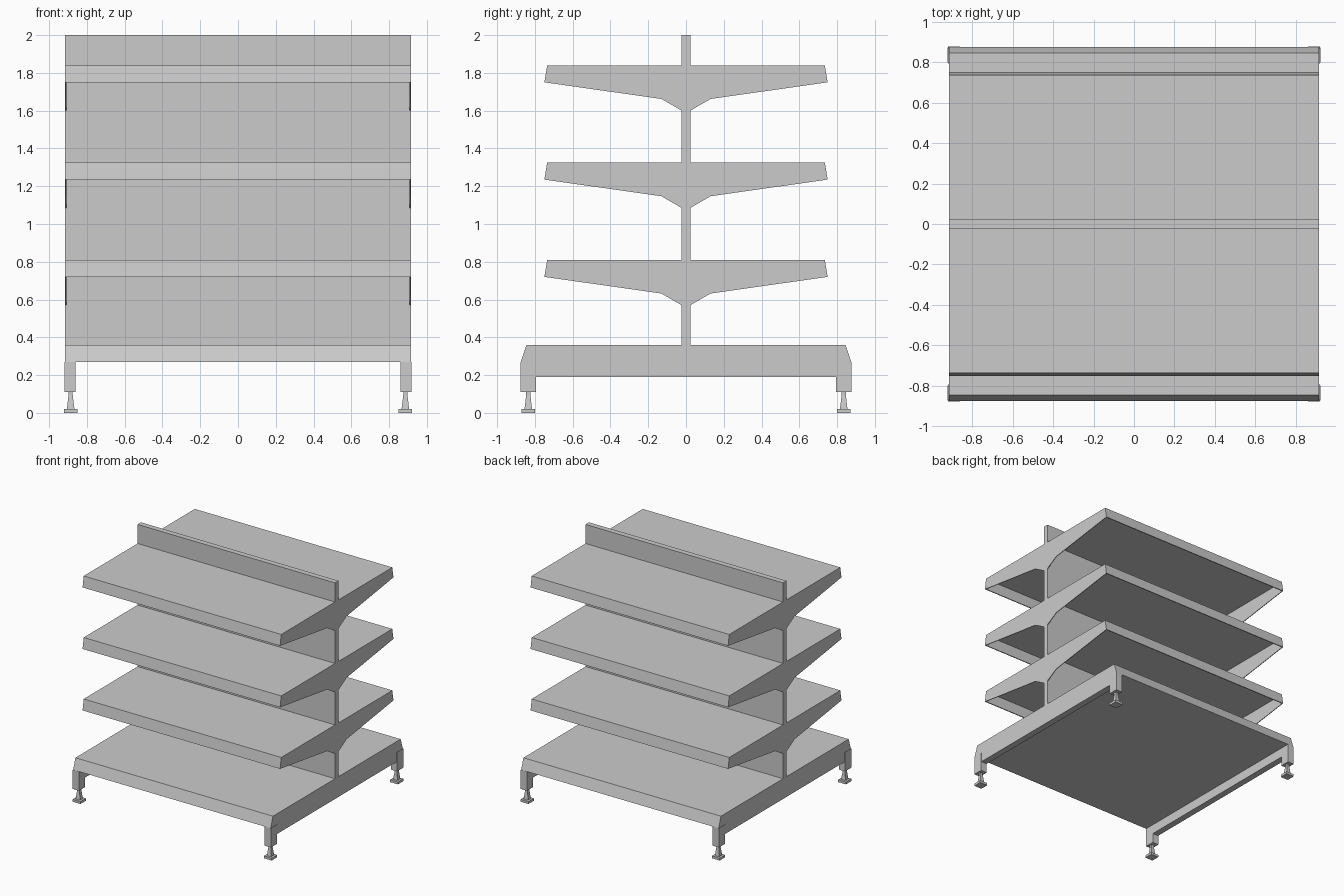
import bpy
import bmesh

cube = bpy.data.objects.get("Cube")
if cube:
    bpy.data.objects.remove(cube, do_unlink=True)

HALF_W = 0.915      # half width of the unit
PANEL = 0.023       # half thickness of the centre panel

grey = bpy.data.materials.new("light_grey_metal")
grey.use_nodes = True
colour = (0.6, 0.6, 0.6, 1)
grey.diffuse_color = colour
grey.node_tree.nodes["Principled BSDF"].inputs["Base Color"].default_value = colour


def finish(name, bm):
    bmesh.ops.recalc_face_normals(bm, faces=bm.faces)
    mesh = bpy.data.meshes.new(name)
    bm.to_mesh(mesh)
    bm.free()
    mesh.materials.append(grey)
    obj = bpy.data.objects.new(name, mesh)
    bpy.context.collection.objects.link(obj)
    return obj


def extrude_x(name, profile, x0, x1):
    """Extrude a closed (y, z) profile between two x positions."""
    bm = bmesh.new()
    face = bm.faces.new([bm.verts.new((x0, y, z)) for y, z in profile])
    grown = bmesh.ops.extrude_face_region(bm, geom=[face])["geom"]
    verts = [v for v in grown if isinstance(v, bmesh.types.BMVert)]
    bmesh.ops.translate(bm, vec=(x1 - x0, 0, 0), verts=verts)
    return finish(name, bm)


def stack(name, cx, cy, rings):
    """Square column through (half size, z) rings."""
    bm = bmesh.new()
    loops = [[bm.verts.new((cx + a * h, cy + b * h, z))
              for a, b in ((-1, -1), (1, -1), (1, 1), (-1, 1))] for h, z in rings]
    for low, high in zip(loops, loops[1:]):
        for i in range(4):
            j = (i + 1) % 4
            bm.faces.new((low[i], low[j], high[j], high[i]))
    bm.faces.new(loops[0][::-1])
    bm.faces.new(loops[-1])
    return finish(name, bm)


def rect(y0, y1, z0, z1):
    return [(y0, z0), (y1, z0), (y1, z1), (y0, z1)]


# Centre panel
extrude_x("centre_panel", rect(-PANEL, PANEL, 0.34, 2.0), -HALF_W, HALF_W)

# Shelves: thin tray with sloped lip, and a bracket plate at each end
for level, top in (("lower", 0.81), ("middle", 1.325), ("upper", 1.84)):
    for side, s in (("front", -1), ("back", 1)):
        tray = [(PANEL, 0), (0.735, 0), (0.75, -0.09), (0.742, -0.09),
                (0.729, -0.008), (PANEL, -0.008)]
        extrude_x(f"{level}_{side}_shelf", [(s * y, top + z) for y, z in tray],
                  -HALF_W, HALF_W)
        bracket = [(PANEL, -0.001), (0.734, -0.001), (0.749, -0.09),
                   (0.13, -0.178), (PANEL, -0.24)]
        for end, e in (("right", -1), ("left", 1)):
            extrude_x(f"{level}_{side}_{end}_bracket",
                      [(s * y, top + z) for y, z in bracket],
                      e * (HALF_W - 0.006), e * HALF_W)

# Base deck with sloped front and back
extrude_x("base_deck", [(-0.875, 0.27), (0.875, 0.27), (0.845, 0.36), (-0.845, 0.36)],
          -HALF_W, HALF_W)

# Side beams with legs at their ends, and levelling feet
for end, e in (("right", -1), ("left", 1)):
    extrude_x(f"{end}_base_beam", rect(-0.80, 0.80, 0.19, 0.275),
              e * 0.86, e * HALF_W)
    for side, s in (("front", -1), ("back", 1)):
        extrude_x(f"{side}_{end}_leg", rect(s * 0.793, s * 0.876, 0.11, 0.27),
                  e * 0.86, e * 0.918)
        stack(f"{side}_{end}_foot", e * 0.886, s * 0.835,
              [(0.036, 0), (0.036, 0.02), (0.02, 0.021), (0.011, 0.095), (0.011, 0.115)])
